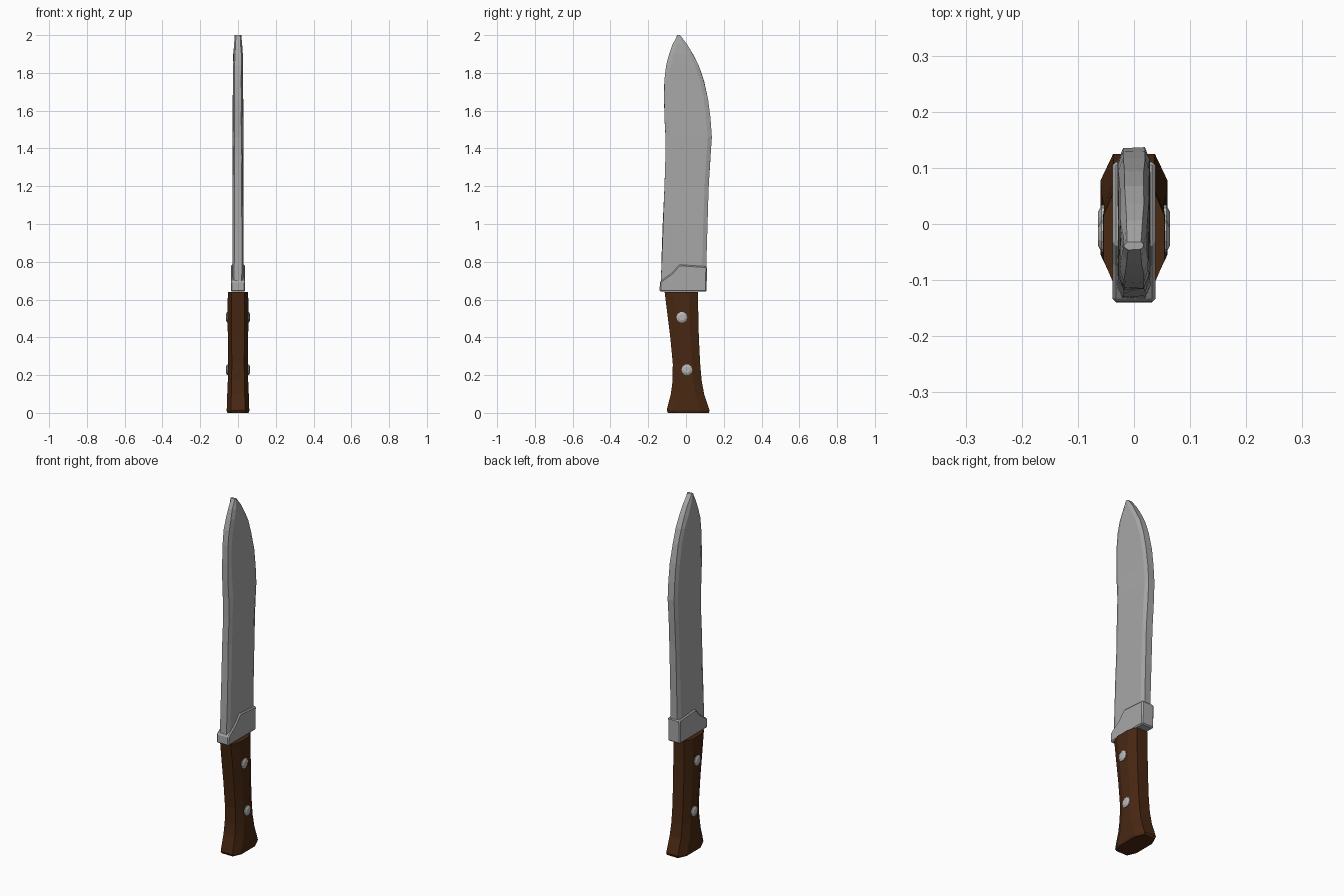
import bpy, bmesh, math, random

if "Cube" in bpy.data.objects:
    bpy.data.objects.remove(bpy.data.objects["Cube"])

random.seed(4)


def material(name, rgb):
    m = bpy.data.materials.new(name)
    m.diffuse_color = (*rgb, 1)
    m.use_nodes = True
    m.node_tree.nodes["Principled BSDF"].inputs["Base Color"].default_value = m.diffuse_color
    return m


steel = material("steel grey", (0.39, 0.39, 0.39))
rivet_metal = material("pale rivet metal", (0.47, 0.47, 0.47))
wood = material("dark brown wood", (0.065, 0.021, 0.006))


def finish(bm, name, mat):
    bmesh.ops.recalc_face_normals(bm, faces=bm.faces)
    mesh = bpy.data.meshes.new(name)
    bm.to_mesh(mesh)
    bm.free()
    ob = bpy.data.objects.new(name, mesh)
    bpy.context.collection.objects.link(ob)
    mesh.materials.append(mat)
    return ob


def loft(name, stations, mat, chamfer_y, chamfer_x, jitter=0.0):
    """Chamfered-rectangle sections (z, y_min, y_max, half_x) skinned together."""
    bm = bmesh.new()
    rings = []
    for z, y0, y1, hx in stations:
        cy, cx = min(chamfer_y, (y1 - y0) * 0.3), hx * chamfer_x
        half = [(cx, y0), (hx, y0 + cy), (hx, y1 - cy), (cx, y1)]
        section = half + [(-x, y) for x, y in reversed(half)]
        rings.append([bm.verts.new((x + random.uniform(-jitter, jitter),
                                    y + random.uniform(-jitter, jitter), z))
                      for x, y in section])
    for a, b in zip(rings, rings[1:]):
        for i in range(8):
            j = (i + 1) % 8
            bm.faces.new((a[i], a[j], b[j], b[i]))
    bm.faces.new(rings[0])
    bm.faces.new(rings[-1])
    return finish(bm, name, mat)


# Blade: slightly uneven, chamfered edges, curved to a blunt point
loft("blade", [
    (0.66, -0.134, 0.105, 0.029), (0.80, -0.129, 0.107, 0.029),
    (1.00, -0.122, 0.113, 0.028), (1.20, -0.114, 0.121, 0.028),
    (1.35, -0.108, 0.130, 0.028), (1.46, -0.107, 0.136, 0.028),
    (1.56, -0.113, 0.130, 0.027), (1.66, -0.117, 0.117, 0.027),
    (1.76, -0.114, 0.095, 0.027), (1.84, -0.104, 0.067, 0.026),
    (1.90, -0.088, 0.036, 0.024), (1.95, -0.070, 0.006, 0.021),
    (2.00, -0.045, -0.032, 0.017)],
    steel, 0.022, 0.68, 0.0015)

# Collar: thick block at the blade root with a sloping upper edge
bm = bmesh.new()
profile = [(-0.140, 0.642), (0.109, 0.642), (0.111, 0.775),
           (-0.035, 0.785), (-0.075, 0.740), (-0.138, 0.695)]
face = bm.faces.new([bm.verts.new((-0.038, y, z)) for y, z in profile])
ext = bmesh.ops.extrude_face_region(bm, geom=[face])
bmesh.ops.translate(bm, vec=(0.076, 0, 0),
                    verts=[v for v in ext["geom"] if isinstance(v, bmesh.types.BMVert)])
collar = finish(bm, "collar", steel)
bev = collar.modifiers.new("worn edges", "BEVEL")
bev.width = 0.006
bev.segments = 1

# Handle: faceted grip flaring at the butt
loft("handle", [
    (0.000, -0.096, 0.121, 0.056), (0.012, -0.102, 0.125, 0.060),
    (0.040, -0.096, 0.116, 0.059), (0.100, -0.080, 0.096, 0.057),
    (0.170, -0.071, 0.083, 0.054), (0.260, -0.070, 0.075, 0.053),
    (0.400, -0.083, 0.068, 0.054), (0.520, -0.098, 0.065, 0.055),
    (0.640, -0.113, 0.064, 0.054)],
    wood, 0.048, 0.62)

# Rivets: low faceted domes on both sides of the handle
for n, (y, z) in enumerate([(-0.022, 0.506), (0.005, 0.228)]):
    for side in (-1, 1):
        bm = bmesh.new()
        rings = []
        for x, r in [(0.045, 0.029), (0.058, 0.029), (0.064, 0.017)]:
            rings.append([bm.verts.new((side * x,
                                        y + r * math.cos(math.tau * i / 10),
                                        z + r * math.sin(math.tau * i / 10)))
                          for i in range(10)])
        for a, b in zip(rings, rings[1:]):
            for i in range(10):
                j = (i + 1) % 10
                bm.faces.new((a[i], a[j], b[j], b[i]))
        bm.faces.new(rings[0])
        bm.faces.new(rings[-1])
        finish(bm, f"rivet_{n}_{'right' if side > 0 else 'left'}", rivet_metal)
